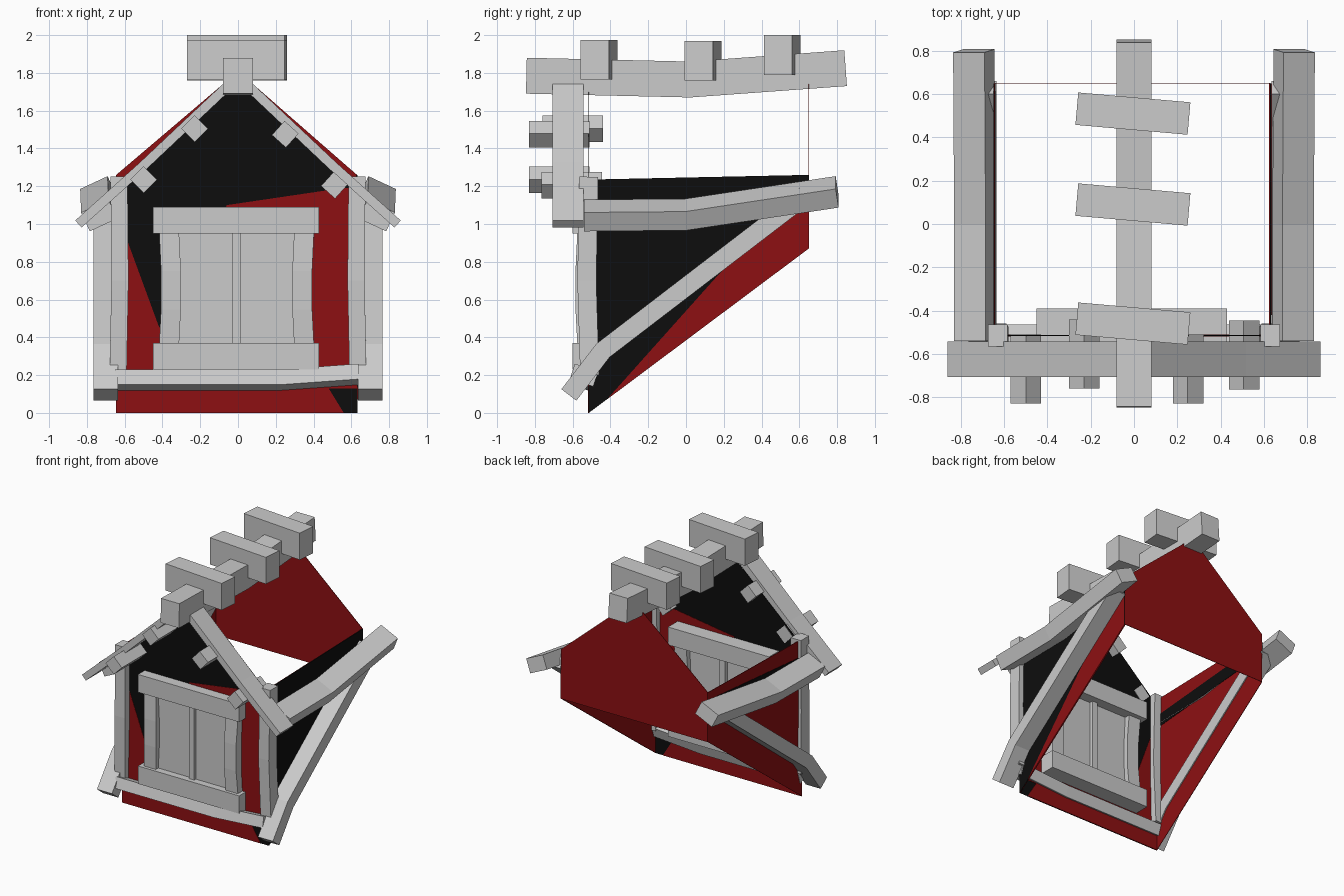
import bpy
import bmesh
from math import radians
from mathutils import Vector, Matrix

cube = bpy.data.objects.get("Cube")
if cube:
    bpy.data.objects.remove(cube, do_unlink=True)


def material(name, color):
    m = bpy.data.materials.new(name)
    m.use_nodes = True
    m.diffuse_color = (*color, 1)
    m.node_tree.nodes["Principled BSDF"].inputs["Base Color"].default_value = (*color, 1)
    return m


TIMBER = material("grey timber", (0.6, 0.6, 0.6))
RED = material("dark red", (0.27, 0.005, 0.006))
BLACK = material("black", (0.004, 0.004, 0.004))


def finish(name, bm, mat):
    bmesh.ops.recalc_face_normals(bm, faces=bm.faces)
    mesh = bpy.data.meshes.new(name)
    bm.to_mesh(mesh)
    bm.free()
    mesh.materials.append(mat)
    obj = bpy.data.objects.new(name, mesh)
    bpy.context.collection.objects.link(obj)
    return obj


def box(name, center, size, axis="Z", angle=0):
    bm = bmesh.new()
    bmesh.ops.create_cube(bm, size=1)
    bmesh.ops.transform(bm, verts=bm.verts, matrix=Matrix.Translation(center)
                        @ Matrix.Rotation(radians(angle), 4, axis)
                        @ Matrix.Diagonal((*size, 1)))
    return finish(name, bm, TIMBER)


def span(name, x, y, z):
    """Box from its extents along each axis."""
    return box(name, [sum(r) / 2 for r in (x, y, z)], [r[1] - r[0] for r in (x, y, z)])


def beam(name, path, side, width, height):
    """Rectangular timber swept along a bent path with mitred joints."""
    pts = [Vector(p) for p in path]
    side = Vector(side).normalized()
    bm = bmesh.new()
    rings = []
    for i, p in enumerate(pts):
        before = (p - pts[max(i - 1, 0)]).normalized()
        after = (pts[min(i + 1, len(pts) - 1)] - p).normalized()
        up = side.cross(before + after).normalized()
        rings.append([bm.verts.new(p + side * a * width / 2 + up * b * height / 2)
                      for a, b in ((-1, -1), (1, -1), (1, 1), (-1, 1))])
    for r, s in zip(rings, rings[1:]):
        for k in range(4):
            bm.faces.new((r[k], r[k - 1], s[k - 1], s[k]))
    bm.faces.new(rings[0])
    bm.faces.new(rings[-1])
    return finish(name, bm, TIMBER)


def sheet(name, points, axis, at, mat, thick=0.004):
    """Thin upright plate: outline in (x, z) or (y, z), placed along the given axis."""
    def place(u, z, d):
        return (u, at + d, z) if axis == "Y" else (at + d, u, z)
    bm = bmesh.new()
    face = bm.faces.new([bm.verts.new(place(u, z, -thick / 2)) for u, z in points])
    ext = bmesh.ops.extrude_face_region(bm, geom=[face])
    step = (0, thick, 0) if axis == "Y" else (thick, 0, 0)
    bmesh.ops.translate(bm, vec=step, verts=[v for v in ext["geom"]
                                            if isinstance(v, bmesh.types.BMVert)])
    return finish(name, bm, mat)


# Front gable wall with its red patch
sheet("front_wall", [(-.645, 0), (.63, 0), (.63, 1.19), (.08, 1.7), (-.08, 1.7), (-.645, 1.19)],
      "Y", -.515, BLACK)
sheet("front_wall_red", [(-.645, 0), (.56, 0), (.48, .13), (.63, .13), (.63, 1.19), (.55, 1.19),
                         (-.06, 1.1), (-.3, .3), (-.42, .46), (-.6, .95), (-.645, 1.05)],
      "Y", -.515, RED, .009)

# Back gable wall
sheet("back_wall", [(-.645, .87), (.63, .87), (.63, 1.26), (.08, 1.74), (-.08, 1.74), (-.645, 1.26)],
      "Y", .65, RED)

# Side walls: left is black outside and red inside, right is red with a black band
side = [(-.515, 0), (.65, .87), (.65, 1.26), (-.515, 1.235)]
sheet("left_wall_inside", side, "X", .626, RED)
sheet("left_wall_outside", side, "X", .63, BLACK)
sheet("left_wall_red", [(-.42, .07), (.65, .87), (.65, 1.1), (.4, .95), (.17, .73)],
      "X", .63, RED, .009)
sheet("right_wall", side, "X", -.645, RED)
sheet("right_wall_band", [(-.515, 1.0), (.65, 1.1), (.65, 1.2), (-.515, 1.1)], "X", -.645, BLACK, .009)

# Timbers mirrored on both sides
for s, word in ((1, "left"), (-1, "right")):
    beam(word + "_sloping_beam", [(s * .7, -.62, .095), (s * .7, -.44, .33), (s * .7, .63, 1.15)],
         (1, 0, 0), .13, .1)
    beam(word + "_eave_beam", [(s * .735, -.54, 1.045), (s * .735, 0, 1.05), (s * .74, .8, 1.17)],
         (.9, 0, -.42 * s), .16, .11)
    beam(word + "_corner_post", [(s * .635, -.51, .2), (s * .625, -.525, .7), (s * .63, -.515, 1.25)],
         (1, 0, 0), .09, .1)
    beam(word + "_gable_board", [(s * .06, -.625, 1.725), (s * .5, -.625, 1.31), (s * .845, -.625, 1.0)],
         (0, 1, 0), .165, .05)

# Square pegs through the gable boards
for i, (x, z, y, turn) in enumerate(((-.5, 1.235, -.67, 45), (-.23, 1.505, -.6, 45),
                                     (.25, 1.475, -.67, 42), (.51, 1.205, -.605, 42))):
    box(f"peg_{i + 1}", (x, y, z), (.1, .32, .1), "Y", turn)

# Sill beam
beam("sill_beam", [(-.65, -.54, .17), (.22, -.54, .17), (.64, -.54, .2)], (0, .95, -.3), .13, .085)

# Ridge beam and cross blocks
beam("ridge_beam", [(0, -.845, 1.785), (0, .02, 1.765), (0, .845, 1.825)], (1, 0, 0), .16, .19)
for i, (y, z) in enumerate(((-.46, 1.87), (.09, 1.865), (.51, 1.895))):
    box(f"ridge_block_{i + 1}", (-.005, y, z), (.52, .15, .21), "Z", -5)

# Window
span("window_lintel", (-.45, .43), (-.6, -.39), (.95, 1.09))
span("window_sill", (-.45, .43), (-.6, -.39), (.23, .37))
span("window_panel", (-.32, .31), (-.545, -.47), (.36, .96))
span("window_mullion", (-.03, .015), (-.565, -.44), (.36, .96))
for word, x, bow in (("left", .35, .01), ("right", -.365, -.01)):
    beam(word + "_window_jamb", [(x, -.5, .36), (x - bow, -.51, .55), (x - bow, -.51, .75), (x, -.5, .96)],
         (1, 0, 0), .105, .15)
